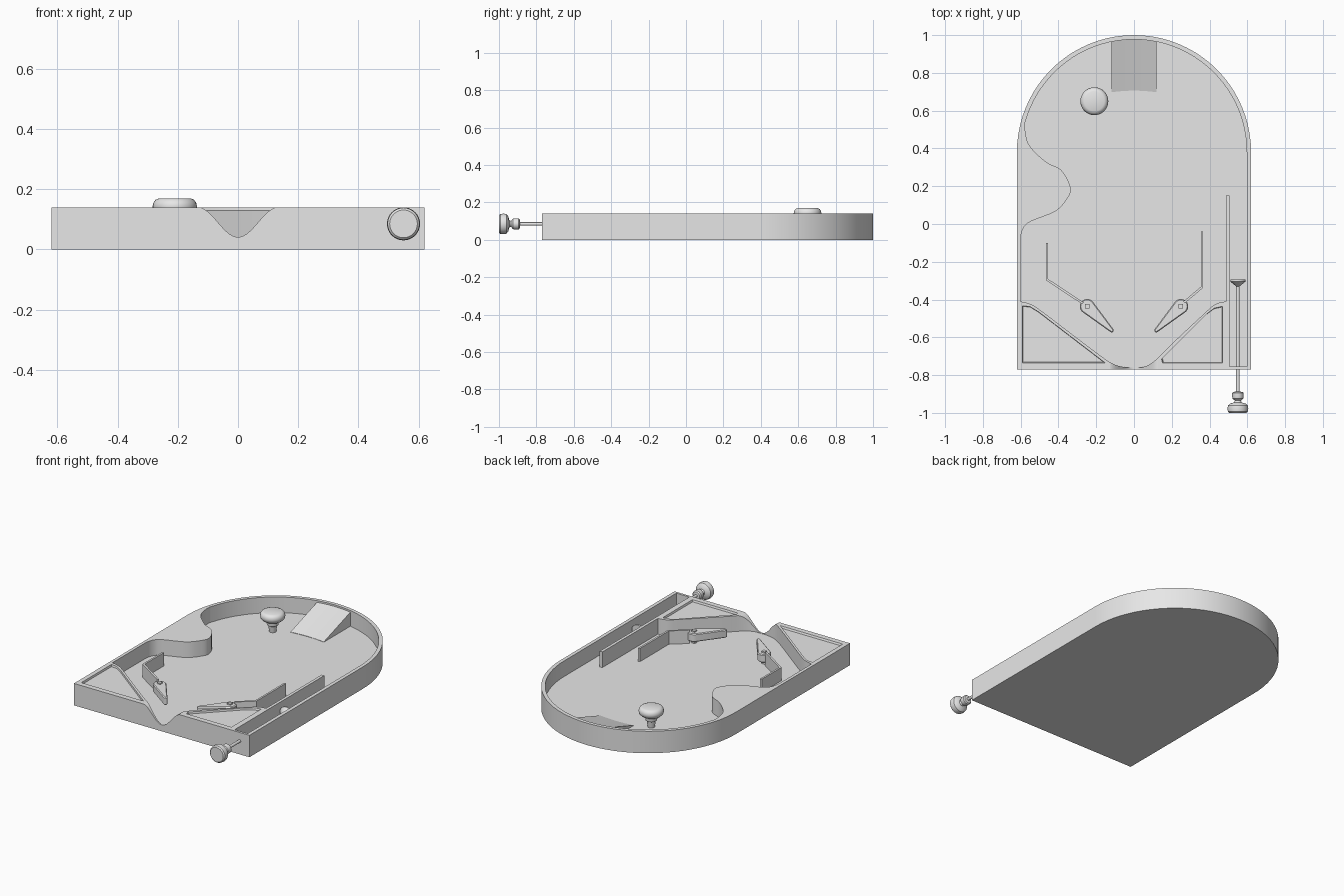
import bpy, bmesh, math
from mathutils import Vector

if "Cube" in bpy.data.objects:
    bpy.data.objects.remove(bpy.data.objects["Cube"])

grey = bpy.data.materials.new("light_grey")
grey.diffuse_color = (0.8, 0.8, 0.8, 1)
grey.use_nodes = True
grey.node_tree.nodes["Principled BSDF"].inputs["Base Color"].default_value = grey.diffuse_color
FLOOR, RIM = 0.04, 0.14


def finish(name, bm, angle=35):
    bmesh.ops.recalc_face_normals(bm, faces=bm.faces)
    me = bpy.data.meshes.new(name)
    bm.to_mesh(me)
    bm.free()
    ob = bpy.data.objects.new(name, me)
    me.materials.append(grey)
    bpy.context.collection.objects.link(ob)
    smooth(ob, angle)
    return ob


def smooth(ob, angle=35):
    bpy.ops.object.select_all(action='DESELECT')
    ob.select_set(True)
    bpy.context.view_layer.objects.active = ob
    bpy.ops.object.shade_smooth_by_angle(angle=math.radians(angle))


def prism(name, pts, z0, z1, shrink=1.0):
    """Extrude a 2D outline; shrink scales the bottom outline about its centre."""
    bm = bmesh.new()
    c = sum((Vector(p) for p in pts), Vector((0, 0))) / len(pts)
    lo = [bm.verts.new((*(c + (Vector(p) - c) * shrink), z0)) for p in pts]
    hi = [bm.verts.new((*p, z1)) for p in pts]
    bm.faces.new(lo)
    bm.faces.new(hi)
    n = len(pts)
    for i in range(n):
        j = (i + 1) % n
        bm.faces.new((lo[i], lo[j], hi[j], hi[i]))
    return finish(name, bm)


def lathe(name, profile, loc, along_y=False, seg=32):
    """Spin (radius, height) pairs about the z axis, or the y axis."""
    bm = bmesh.new()
    vs = [bm.verts.new((r, 0, h)) for r, h in profile]
    es = [bm.edges.new(p) for p in zip(vs, vs[1:])]
    bmesh.ops.spin(bm, geom=vs + es, cent=(0, 0, 0), axis=(0, 0, 1),
                   angle=2 * math.pi, steps=seg)
    bmesh.ops.remove_doubles(bm, verts=bm.verts, dist=1e-5)
    for v in bm.verts:
        x, y, z = v.co
        v.co = Vector((x, z, -y) if along_y else (x, y, z)) + Vector(loc)
    return finish(name, bm)


def arc(cx, cy, r, a0, a1, n):
    return [(cx + r * math.cos(math.radians(a0 + (a1 - a0) * i / n)),
             cy + r * math.sin(math.radians(a0 + (a1 - a0) * i / n))) for i in range(n + 1)]


def curve(pts, n=5):
    """Smooth curve through the points."""
    p = [Vector(q) for q in [pts[0]] + pts + [pts[-1]]]
    out = []
    for a, b, c, d in zip(p, p[1:], p[2:], p[3:]):
        for i in range(n):
            t = i / n
            q = 0.5 * (2 * b + (c - a) * t + (2 * a - 5 * b + 4 * c - d) * t * t
                       + (3 * b - a - 3 * c + d) * t ** 3)
            out.append((q.x, q.y))
    return out + [tuple(pts[-1])]


def cut(ob, cutter):
    cutter.hide_render = True
    m = ob.modifiers.new("cut", 'BOOLEAN')
    m.operation, m.solver, m.object = 'DIFFERENCE', 'EXACT', cutter
    bpy.context.view_layer.objects.active = ob
    bpy.ops.object.modifier_apply(modifier=m.name)
    bpy.data.objects.remove(cutter)


# Cabinet block with rounded back
body = prism("table_body", [(-0.62, -0.77), (0.62, -0.77)] + arc(0, 0.38, 0.62, 0, 180, 40), 0, RIM)

# Playfield hollow: drain, left wall bulge, back arc, plunger lane, right slope
left_side = curve([(-0.577, 0.535), (-0.574, 0.48), (-0.55, 0.41), (-0.465, 0.328),
                   (-0.385, 0.285), (-0.335, 0.19), (-0.36, 0.125), (-0.42, 0.065),
                   (-0.55, 0.012), (-0.59, -0.03), (-0.6, -0.08)])
left_slope = curve([(-0.6, -0.41), (-0.545, -0.425), (-0.48, -0.468), (-0.3, -0.605),
                    (-0.16, -0.71), (-0.1, -0.745), (-0.04, -0.76)], 4)
right_slope = curve([(0.04, -0.76), (0.08, -0.745), (0.125, -0.71), (0.2, -0.635),
                     (0.36, -0.485), (0.43, -0.425), (0.486, -0.41)], 4)
lane = [(0.486, 0.15), (0.505, 0.15), (0.505, -0.755), (0.597, -0.755)]
field = right_slope + lane + arc(0, 0.38, 0.597, 0, 164, 40) + left_side + left_slope
cut(body, prism("field_cutter", field, FLOOR, 0.3))

# Bell-shaped drain notch through the front wall
bm = bmesh.new()
W = 0.135
bell = [(W * i / 14, 0.041 + 0.1 * (1 - math.cos(math.pi * i / 14)) / 2) for i in range(-14, 15)]
bell = [(-W, 0.2)] + bell + [(W, 0.2)]
face = bm.faces.new([bm.verts.new((x, -0.8, z)) for x, z in bell])
ext = bmesh.ops.extrude_face_region(bm, geom=[face])
for v in ext["geom"]:
    if isinstance(v, bmesh.types.BMVert):
        v.co.y = -0.70
cut(body, finish("notch_cutter", bm))

# Shallow sunken panels in the two front corners
cut(body, prism("left_panel_cutter", [(-0.592, -0.432), (-0.55, -0.437), (-0.505, -0.465),
                                      (-0.15, -0.737), (-0.592, -0.737)], 0.128, 0.142, 0.97))
cut(body, prism("right_panel_cutter", [(0.47, -0.435), (0.425, -0.445), (0.385, -0.475),
                                       (0.145, -0.715), (0.15, -0.737), (0.47, -0.737)],
                0.128, 0.142, 0.97))
smooth(body)

# Ramp at the back, gently curved front edge
ramp = bmesh.new()
cols = []
for i in range(9):
    x = -0.118 + 0.236 * i / 8
    y0 = 0.706 - 0.6 * x * x
    y1 = 0.38 + math.sqrt(0.605 ** 2 - x * x)
    cols.append([ramp.verts.new(c) for c in
                 ((x, y0, FLOOR - 0.005), (x, y0, FLOOR + 0.002), (x, y1, 0.132), (x, y1, FLOOR - 0.005))])
for a, b in zip(cols, cols[1:]):
    for k in range(4):
        ramp.faces.new((a[k], a[(k + 1) % 4], b[(k + 1) % 4], b[k]))
ramp.faces.new(cols[0])
ramp.faces.new(cols[-1])
finish("back_ramp", ramp)

# Mushroom bumper
lathe("bumper", [(0, 0.17), (0.052, 0.17), (0.064, 0.165), (0.071, 0.155), (0.074, 0.142),
                 (0.07, 0.128), (0.058, 0.116), (0.036, 0.108), (0.034, 0.085),
                 (0.026, 0.08), (0.02, FLOOR - 0.005), (0, FLOOR - 0.005)], (-0.21, 0.65, 0))

# Plunger: knob, collar, rod and striker tip
lathe("plunger", [(0, -1), (0.046, -1), (0.053, -0.993), (0.055, -0.975), (0.052, -0.96),
                  (0.04, -0.95), (0.02, -0.945), (0.016, -0.935), (0.028, -0.925),
                  (0.03, -0.915), (0.03, -0.895), (0.024, -0.889), (0.009, -0.887),
                  (0.009, -0.33), (0.04, -0.305), (0.04, -0.295), (0, -0.295)],
      (0.55, 0, 0.085), True)


def guide(name, path, t=0.006):
    """Thin bent wall following a three-point path."""
    a, b, c = (Vector(p) for p in path)
    n1 = (b - a).normalized().orthogonal() * t
    n2 = (c - b).normalized().orthogonal() * t
    m = (n1 + n2).normalized()
    m *= t * t / m.dot(n1)
    return prism(name, [tuple(p) for p in (a + n1, b + m, c + n2, c - n2, b - m, a - n1)],
                 FLOOR - 0.005, 0.125)


guide("left_guide", [(-0.46, -0.1), (-0.46, -0.295), (-0.27, -0.42)])
guide("right_guide", [(0.36, -0.04), (0.36, -0.335), (0.265, -0.415)])

# Flippers with square pivot pins
for side, s in (("left", -1), ("right", 1)):
    base, tip = Vector((0.248 * s, -0.436)), Vector((0.118 * s, -0.563))
    d = math.degrees(math.atan2(tip.y - base.y, tip.x - base.x))
    outline = arc(*base, 0.039, d + 80, d + 280, 14) + arc(*tip, 0.011, d - 80, d + 80, 6)
    flip = prism(side + "_flipper", outline, 0.06, 0.112)
    bev = flip.modifiers.new("edge", 'BEVEL')
    bev.width, bev.segments, bev.angle_limit = 0.005, 1, math.radians(50)
    prism(side + "_flipper_pin", arc(*base, 0.017, d, d + 270, 3), FLOOR - 0.005, 0.12)
